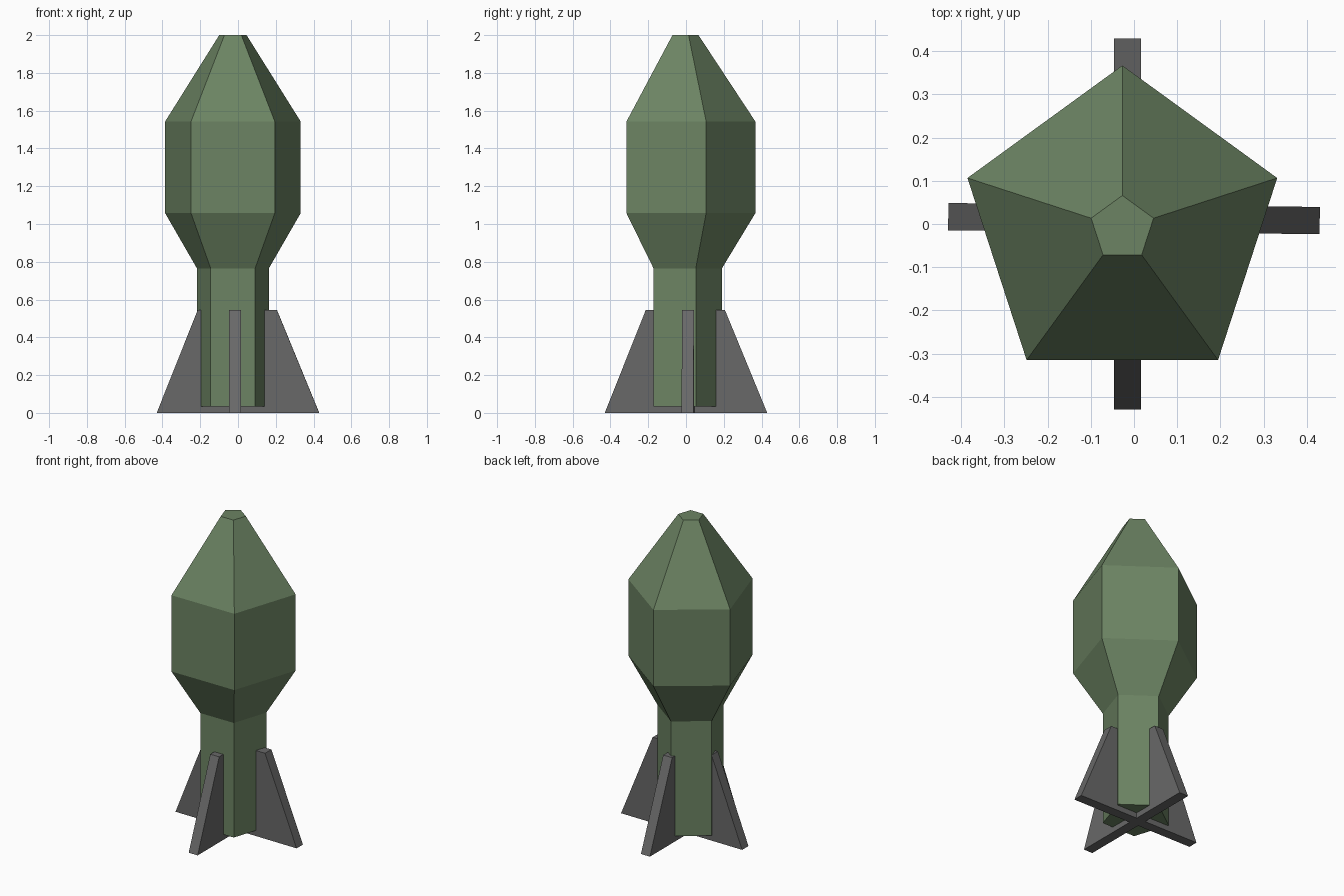
import bpy, bmesh, math
from mathutils import Matrix

if "Cube" in bpy.data.objects:
    bpy.data.objects.remove(bpy.data.objects["Cube"])


def material(name, color):
    m = bpy.data.materials.new(name)
    m.diffuse_color = color
    m.use_nodes = True
    m.node_tree.nodes["Principled BSDF"].inputs["Base Color"].default_value = m.diffuse_color
    return m


def finish(name, bm, mat):
    bmesh.ops.recalc_face_normals(bm, faces=bm.faces)
    mesh = bpy.data.meshes.new(name)
    bm.to_mesh(mesh)
    bm.free()
    mesh.materials.append(mat)
    obj = bpy.data.objects.new(name, mesh)
    bpy.context.collection.objects.link(obj)
    return obj


green = material("olive_green", (0.15, 0.23, 0.125, 1))
grey = material("dark_grey", (0.14, 0.14, 0.14, 1))

# Five-sided body: (radius, height) profile from tail to nose
profile = [(0.2, 0.035), (0.2, 0.765), (0.377, 1.057), (0.377, 1.543), (0.076, 2.0)]
cx, cy, sides = -0.027, -0.01, 5
bm = bmesh.new()
rings = []
for r, z in profile:
    angles = [math.pi / 2 + i * math.tau / sides for i in range(sides)]
    rings.append([bm.verts.new((cx + r * math.cos(a), cy + r * math.sin(a), z)) for a in angles])
for low, high in zip(rings, rings[1:]):
    for i in range(sides):
        j = (i + 1) % sides
        bm.faces.new((low[i], low[j], high[j], high[i]))
bm.faces.new(rings[0])
bm.faces.new(rings[-1])
finish("body", bm, green)


# Tail fins: two crossing tapered plates running through the tail
def fin_plate(name, offset, angle):
    outline = [(-0.43, 0), (0.43, 0), (0.206, 0.545), (-0.213, 0.545)]
    half = 0.0315
    bm = bmesh.new()
    face = bm.faces.new([bm.verts.new((x, -half, z)) for x, z in outline])
    ext = bmesh.ops.extrude_face_region(bm, geom=[face])
    moved = [v for v in ext["geom"] if isinstance(v, bmesh.types.BMVert)]
    bmesh.ops.translate(bm, verts=moved, vec=(0, 2 * half, 0))
    bm.transform(Matrix.Translation(offset) @ Matrix.Rotation(math.radians(angle), 4, "Z"))
    return finish(name, bm, grey)


fin_plate("side_fins", (0, 0.0125, 0), -0.6)
fin_plate("front_back_fins", (-0.015, 0, 0), 90)
